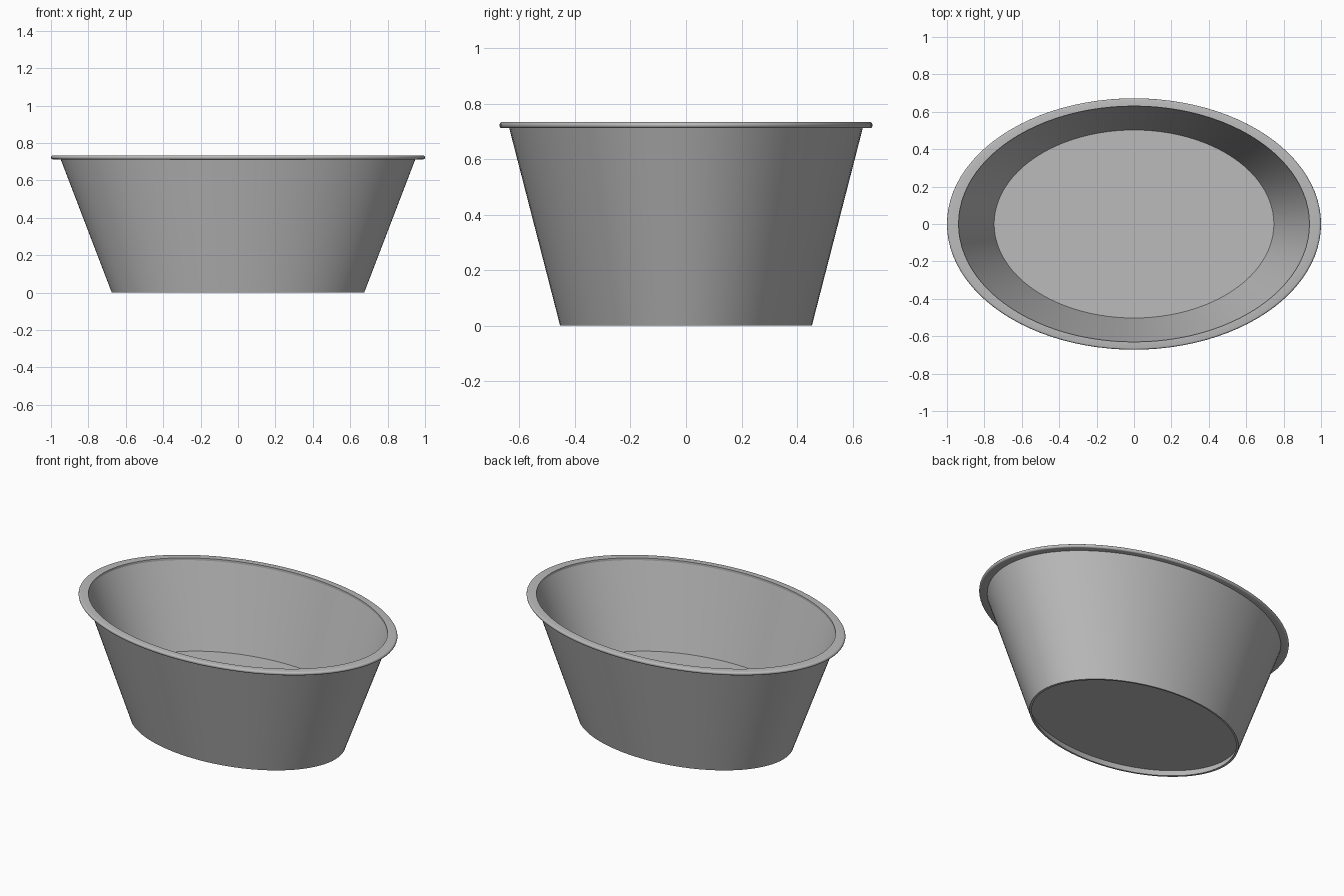
import bpy
import bmesh
from math import cos, sin, pi, radians

if "Cube" in bpy.data.objects:
    bpy.data.objects.remove(bpy.data.objects["Cube"], do_unlink=True)

SEGMENTS = 96
Y_RATIO = 0.672

# Plain grey metal
grey = bpy.data.materials.new("grey metal")
grey.use_nodes = True
colour = (0.5, 0.5, 0.5, 1)
grey.diffuse_color = colour
grey.node_tree.nodes["Principled BSDF"].inputs["Base Color"].default_value = colour


def oval_lathe(name, profile, closed=False):
    """Sweep (radius, z) points round an oval; open ends become flat caps."""
    bm = bmesh.new()
    rings = []
    for r, z in profile:
        angles = [2 * pi * i / SEGMENTS for i in range(SEGMENTS)]
        rings.append([bm.verts.new((r * cos(a), r * Y_RATIO * sin(a), z)) for a in angles])
    pairs = list(zip(rings, rings[1:]))
    if closed:
        pairs.append((rings[-1], rings[0]))
    else:
        bm.faces.new(rings[0])
        bm.faces.new(rings[-1])
    for a, b in pairs:
        for i in range(SEGMENTS):
            j = (i + 1) % SEGMENTS
            bm.faces.new((a[i], a[j], b[j], b[i]))
    bmesh.ops.recalc_face_normals(bm, faces=bm.faces)
    mesh = bpy.data.meshes.new(name)
    bm.to_mesh(mesh)
    bm.free()
    mesh.materials.append(grey)
    obj = bpy.data.objects.new(name, mesh)
    bpy.context.collection.objects.link(obj)
    bpy.ops.object.select_all(action="DESELECT")
    obj.select_set(True)
    bpy.context.view_layer.objects.active = obj
    bpy.ops.object.shade_smooth_by_angle(angle=radians(35))
    return obj


# Flared tub: recessed underside, foot ring, outer wall, inner wall, raised floor
oval_lathe("tub_body", [(0.675, 0.04), (0.66, 0), (0.675, 0),
                        (0.951, 0.72), (0.938, 0.72), (0.748, 0.22)])

# Rolled lip with a rounded outer edge
edge = [(0.988 + 0.012 * cos(t), 0.723 + 0.011 * sin(t))
        for t in [pi * (i / 8 - 0.5) for i in range(9)]]
oval_lathe("rim", [(0.938, 0.712)] + edge + [(0.938, 0.734)], closed=True)
